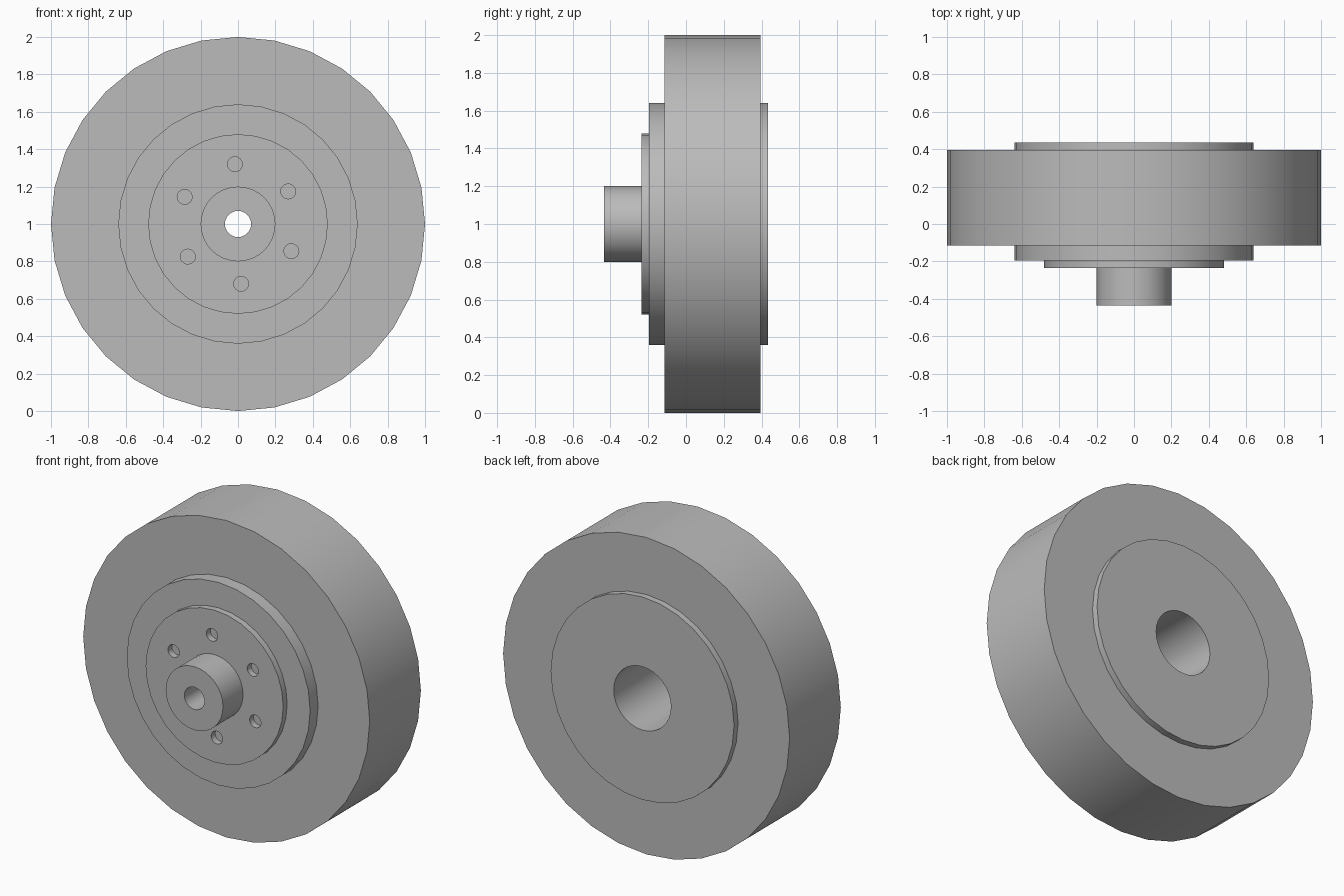
import bpy, bmesh
from math import cos, sin, pi, radians

cube = bpy.data.objects.get("Cube")
if cube:
    bpy.data.objects.remove(cube)

SIDES = 32
AXLE_Z = 1.0

grey = bpy.data.materials.new("plain grey")
grey.use_nodes = True
COLOUR = (0.5, 0.5, 0.5, 1)
grey.diffuse_color = COLOUR
grey.node_tree.nodes["Principled BSDF"].inputs["Base Color"].default_value = COLOUR


def lathe(name, profile, sides=SIDES, x=0, z=AXLE_Z):
    """Turn a closed (radius, y) profile around an axis along y."""
    bm = bmesh.new()
    rings = []
    for i in range(sides):
        a = 2 * pi * i / sides
        rings.append([bm.verts.new((r * sin(a), y, r * cos(a))) for r, y in profile])
    n = len(profile)
    for i in range(sides):
        a, b = rings[i], rings[(i + 1) % sides]
        for j in range(n):
            k = (j + 1) % n
            bm.faces.new((a[j], a[k], b[k], b[j]))
    bmesh.ops.recalc_face_normals(bm, faces=bm.faces)
    mesh = bpy.data.meshes.new(name)
    bm.to_mesh(mesh)
    bm.free()
    obj = bpy.data.objects.new(name, mesh)
    obj.location = (x, 0, z)
    mesh.materials.append(grey)
    bpy.context.collection.objects.link(obj)
    return obj


def ring(name, inner, outer, front, back):
    return lathe(name, [(inner, front), (outer, front), (outer, back), (inner, back)])


# Tyre and the hub it sits on, with a wide bore open at the back
tyre = ring("tyre", 0.64, 1.0, -0.115, 0.395)
hub = ring("hub", 0.2, 0.64, -0.195, 0.435)

# Flange plate and hollow shaft in one turned piece
flange = lathe("flange_and_shaft", [
    (0.07, -0.435), (0.2, -0.435), (0.2, -0.235),
    (0.48, -0.235), (0.48, -0.195), (0.07, -0.195)])

# Six bolt holes drilled through the flange
bm = bmesh.new()
for i in range(6):
    a = radians(93 + 60 * i)
    made = bmesh.ops.create_circle(bm, cap_ends=True, radius=0.04, segments=16)
    verts = made["verts"]
    for v in verts:
        u, w = v.co.x, v.co.y
        v.co = (u + 0.32 * cos(a), -0.3, w + 0.32 * sin(a))
    face = verts[0].link_faces[0]
    out = bmesh.ops.extrude_face_region(bm, geom=[face], use_keep_orig=True)
    for v in out["geom"]:
        if isinstance(v, bmesh.types.BMVert):
            v.co.y = -0.15
bmesh.ops.recalc_face_normals(bm, faces=bm.faces)
mesh = bpy.data.meshes.new("bolt_hole_cutter")
bm.to_mesh(mesh)
bm.free()
mesh.materials.append(grey)
cutter = bpy.data.objects.new("bolt_hole_cutter", mesh)
cutter.location.z = AXLE_Z
bpy.context.collection.objects.link(cutter)
cutter.hide_render = True

drill = flange.modifiers.new("bolt_holes", "BOOLEAN")
drill.operation = "DIFFERENCE"
drill.solver = "EXACT"
drill.object = cutter
bpy.context.view_layer.objects.active = flange
bpy.ops.object.modifier_apply(modifier=drill.name)
bpy.data.objects.remove(cutter)

# Smooth round walls, sharp rims
bpy.ops.object.select_all(action="DESELECT")
for obj in (tyre, hub, flange):
    obj.select_set(True)
bpy.ops.object.shade_smooth_by_angle(angle=radians(35))
